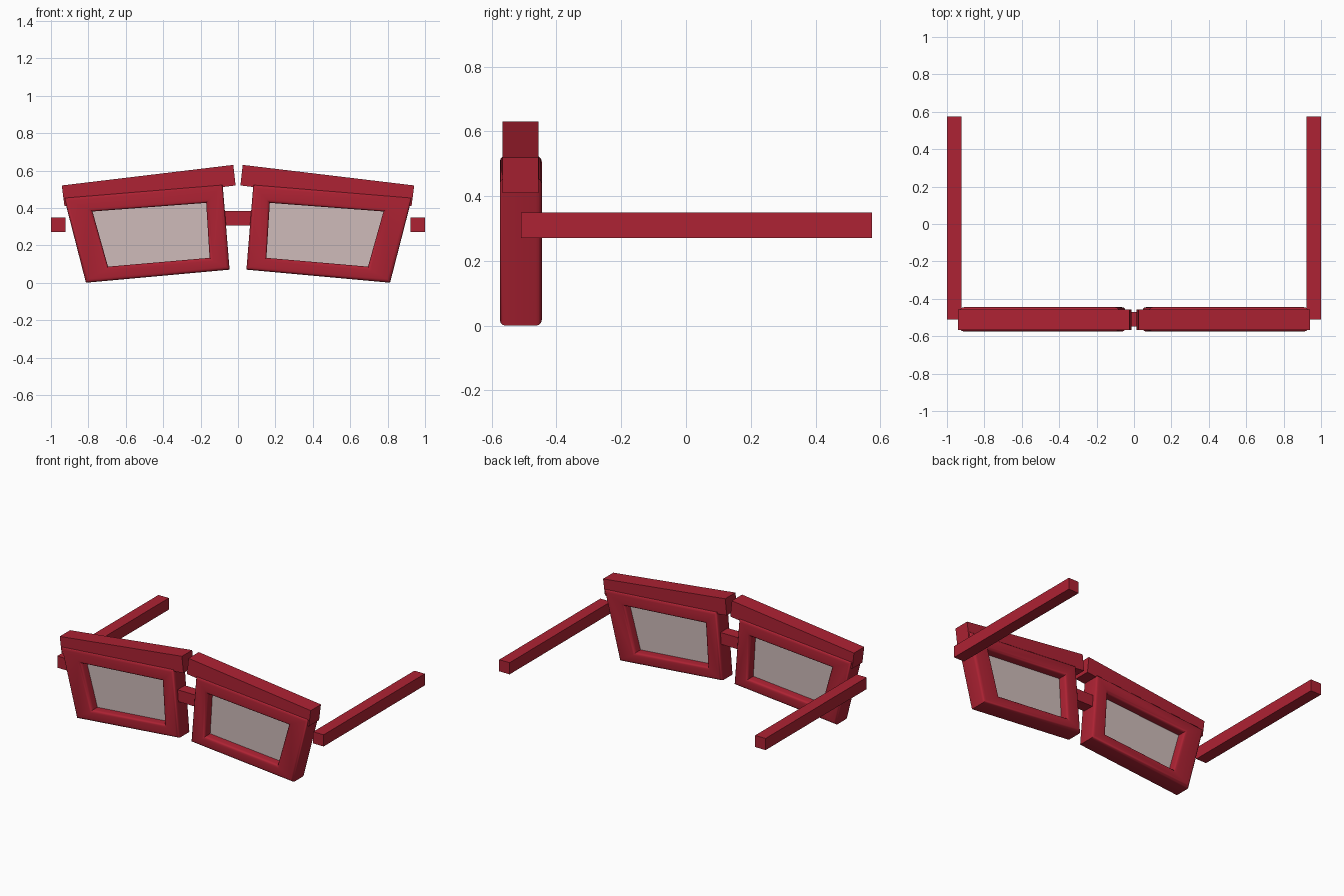
import bpy
import bmesh
from math import radians

cube = bpy.data.objects.get("Cube")
if cube:
    bpy.data.objects.remove(cube, do_unlink=True)


def material(name, rgb):
    mat = bpy.data.materials.new(name)
    mat.use_nodes = True
    mat.diffuse_color = (*rgb, 1)
    mat.node_tree.nodes["Principled BSDF"].inputs["Base Color"].default_value = (*rgb, 1)
    return mat


RED = material("frame red", (0.42, 0.016, 0.033))
GLASS = material("pale lens", (0.62, 0.50, 0.49))


def finish(name, bm, mat):
    bmesh.ops.recalc_face_normals(bm, faces=bm.faces)
    mesh = bpy.data.meshes.new(name)
    bm.to_mesh(mesh)
    bm.free()
    mesh.materials.append(mat)
    obj = bpy.data.objects.new(name, mesh)
    bpy.context.collection.objects.link(obj)
    return obj


def loop(bm, outline, side, y):
    return [bm.verts.new((side * x, y, z)) for x, z in outline]


def prism(name, outline, y0, y1, mat, side=1):
    """Extrude an outline in the x-z plane from y0 to y1."""
    bm = bmesh.new()
    front, back = loop(bm, outline, side, y0), loop(bm, outline, side, y1)
    bm.faces.new(front)
    bm.faces.new(back)
    for i in range(len(outline)):
        j = (i + 1) % len(outline)
        bm.faces.new((front[i], front[j], back[j], back[i]))
    return finish(name, bm, mat)


def rim(name, outer, inner, y0, y1, bevel, side):
    """Four-sided ring with rounded front and back edges."""
    bm = bmesh.new()
    rings = [loop(bm, o, side, y) for o, y in
             ((outer, y0), (inner, y0), (inner, y1), (outer, y1))]
    for a, b in zip(rings, rings[1:] + rings[:1]):
        for i in range(4):
            j = (i + 1) % 4
            bm.faces.new((a[i], a[j], b[j], b[i]))
    bmesh.ops.recalc_face_normals(bm, faces=bm.faces)
    edges = [e for e in bm.edges
             if abs(e.verts[0].co.y - e.verts[1].co.y) < 1e-4
             and e.calc_face_angle() > 0.5]
    bmesh.ops.bevel(bm, geom=edges, offset=bevel, segments=3,
                    profile=0.5, affect="EDGES")
    obj = finish(name, bm, RED)
    bpy.ops.object.select_all(action="DESELECT")
    obj.select_set(True)
    bpy.context.view_layer.objects.active = obj
    bpy.ops.object.shade_smooth_by_angle(angle=radians(40))
    return obj


def rect(x0, x1, z0, z1):
    return [(x0, z0), (x1, z0), (x1, z1), (x0, z1)]


# Outlines of one side, from the lower inner corner round to the upper inner one
RIM_OUTER = [(0.045, 0.07), (0.813, 0.0), (0.93, 0.455), (0.082, 0.525)]
RIM_INNER = [(0.152, 0.133), (0.695, 0.086), (0.778, 0.381), (0.17, 0.427)]
BROW = [(0.013, 0.52), (0.928, 0.41), (0.942, 0.52), (0.025, 0.63)]

for side, label in ((1, "left"), (-1, "right")):
    rim(label + "_rim", RIM_OUTER, RIM_INNER, -0.575, -0.445, 0.018, side)
    prism(label + "_lens", RIM_INNER, -0.515, -0.505, GLASS, side)
    prism(label + "_brow_bar", BROW, -0.566, -0.456, RED, side)
    prism(label + "_temple_arm", rect(0.922, 1.0, 0.271, 0.35), -0.51, 0.575, RED, side)

# Nose bridge between the rims
prism("bridge", rect(-0.085, 0.085, 0.305, 0.384), -0.548, -0.47, RED)
